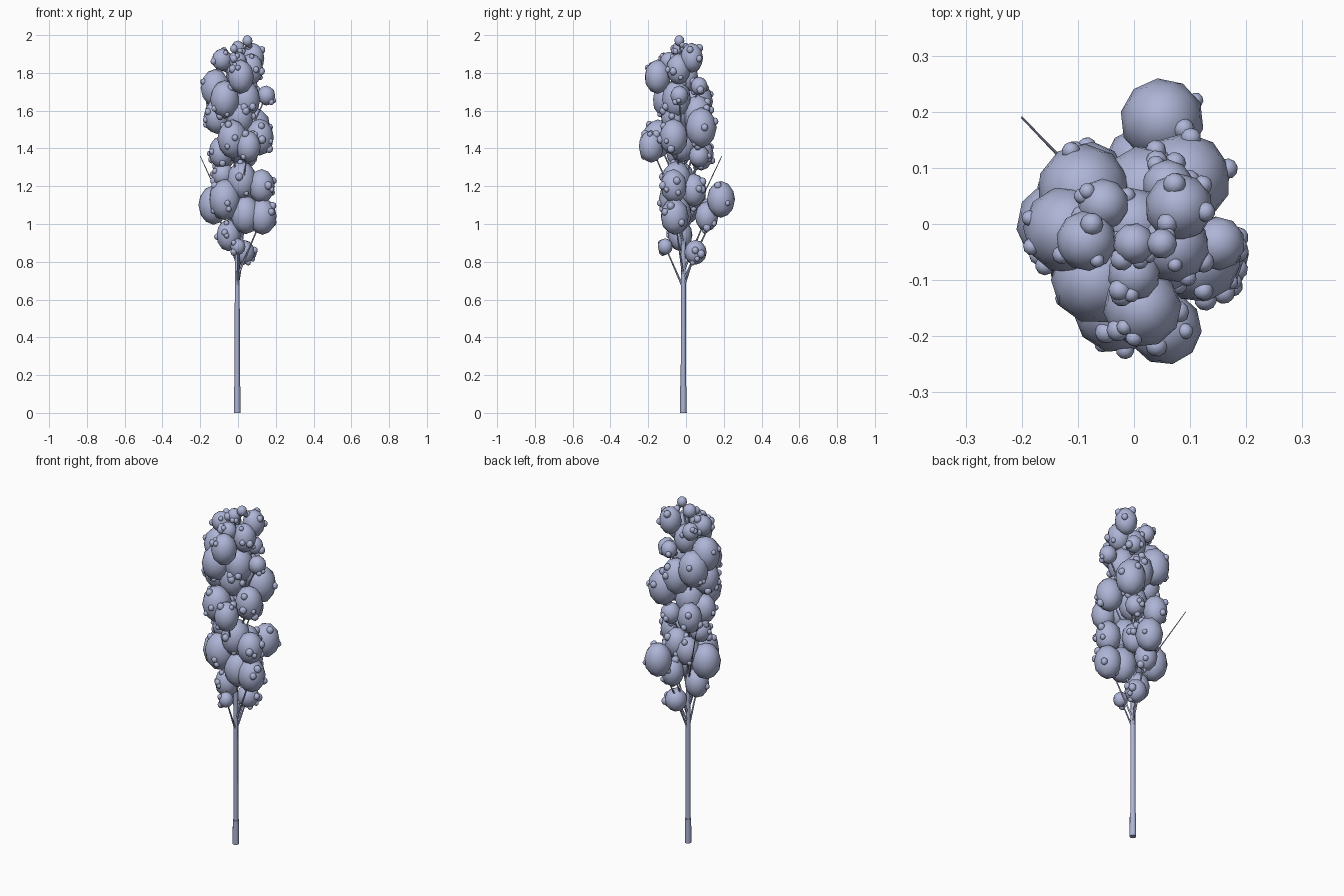
import bpy
import bmesh
import math
import random
from mathutils import Matrix, Vector

random.seed(7)
cube = bpy.data.objects.get("Cube")
if cube:
    bpy.data.objects.remove(cube, do_unlink=True)

# One plain colour for the whole tree
paint = bpy.data.materials.new("pale blue grey")
colour = (0.42, 0.46, 0.67, 1)
paint.diffuse_color = colour
paint.use_nodes = True
for node in paint.node_tree.nodes:
    if node.type == 'BSDF_PRINCIPLED':
        node.inputs["Base Color"].default_value = colour

AXIS = Vector((-0.004, -0.014, 0))


def add_object(name, mesh):
    """Link a mesh under a plain name with the shared colour."""
    obj = bpy.data.objects.new(name, mesh)
    bpy.context.collection.objects.link(obj)
    mesh.materials.append(paint)


def add_rod(bm, start, end, start_radius, end_radius, sides=6):
    """Add a tapered rod between two points."""
    direction = end - start
    turn = direction.to_track_quat('Z', 'Y').to_matrix().to_4x4()
    place = Matrix.Translation((start + end) / 2) @ turn
    bmesh.ops.create_cone(bm, cap_ends=True, segments=sides, radius1=start_radius,
                          radius2=end_radius, depth=direction.length, matrix=place)


def add_blob(bm, centre, radius, stretch):
    """Add a coarse rounded leaf clump, turned at random about the vertical."""
    place = (Matrix.Translation(centre)
             @ Matrix.Rotation(random.uniform(0, math.tau), 4, 'Z')
             @ Matrix.Diagonal((radius, radius, radius * stretch, 1)))
    bmesh.ops.create_icosphere(bm, subdivisions=2, radius=1, matrix=place)


def add_buds(bm, centre, radius, stretch, count):
    """Scatter small round buds over the outward side of a clump."""
    outward = centre - AXIS
    outward.z = 0
    outward.normalize()
    for _ in range(count):
        scatter = Vector([random.uniform(-1, 1) for _ in range(3)])
        way = (outward * 0.7 + scatter).normalized()
        spot = centre + way * radius * 0.95
        spot.z = centre.z + way.z * radius * stretch * 0.93
        if abs(spot.x) < 0.19 and abs(spot.y) < 0.24 and spot.z < 1.96:
            add_blob(bm, spot, random.uniform(0.013, 0.021), 1.1)


def finish(bm, name):
    """Store the built mesh with smooth sides and flat end caps."""
    mesh = bpy.data.meshes.new(name)
    for face in bm.faces:
        face.smooth = len(face.verts) < 5
    bm.to_mesh(mesh)
    bm.free()
    add_object(name, mesh)


# Clumps of each crown tier: x, y, z, radius
lower = [
    (0.0, -0.11, 0.88, 0.04), (0.03, 0.05, 0.85, 0.06),
    (-0.05, -0.03, 0.94, 0.065), (0.13, -0.06, 1.04, 0.075),
    (-0.13, 0.0, 1.1, 0.08), (-0.07, -0.06, 1.13, 0.085),
    (0.05, 0.185, 1.13, 0.075), (0.01, 0.11, 1.04, 0.062),
    (0.125, -0.065, 1.2, 0.07), (0.02, -0.05, 1.23, 0.08),
    (0.04, -0.05, 1.05, 0.08), (-0.04, 0.04, 1.15, 0.065),
    (-0.08, -0.02, 1.26, 0.06), (0.03, 0.04, 1.18, 0.068),
]
middle = [
    (0.055, -0.185, 1.41, 0.066), (-0.03, -0.15, 1.45, 0.08),
    (0.115, -0.065, 1.46, 0.075), (-0.09, -0.04, 1.38, 0.065),
    (-0.11, -0.03, 1.57, 0.072), (0.09, 0.08, 1.51, 0.083),
    (0.05, 0.07, 1.36, 0.055), (-0.01, -0.02, 1.43, 0.08),
    (0.02, 0.06, 1.58, 0.08), (0.01, -0.06, 1.57, 0.075),
    (-0.08, 0.08, 1.37, 0.067),
]
upper = [
    (0.015, -0.15, 1.78, 0.07), (0.15, -0.035, 1.68, 0.048),
    (-0.12, -0.01, 1.72, 0.078), (-0.07, -0.1, 1.66, 0.078),
    (0.04, -0.05, 1.66, 0.078), (-0.09, 0.06, 1.65, 0.083),
    (-0.085, -0.03, 1.87, 0.054), (0.08, 0.03, 1.88, 0.061),
    (0.0, -0.035, 1.93, 0.037), (-0.055, 0.035, 1.85, 0.046),
    (0.05, -0.035, 1.97, 0.027), (0.0, -0.09, 1.86, 0.047),
    (0.06, 0.07, 1.73, 0.045), (0.07, -0.04, 1.82, 0.064),
    (0.0, 0.0, 1.78, 0.065),
]

# Trunk with a thicker foot
bm = bmesh.new()
foot_top, fork, tip = [AXIS + Vector((0, 0, z)) for z in (0.14, 0.7, 1.85)]
add_rod(bm, AXIS.copy(), foot_top, 0.018, 0.017, 10)
add_rod(bm, foot_top, fork, 0.014, 0.013, 8)
add_rod(bm, fork, tip, 0.013, 0.003, 8)
finish(bm, "trunk")

# Leaf clumps, and a rising branch to each one
branches = bmesh.new()
for name, tier in (("lower", lower), ("middle", middle), ("upper", upper)):
    leaves = bmesh.new()
    for x, y, z, radius in tier:
        centre = Vector((x, y, z))
        stretch = 1.3 if radius > 0.06 else 1.1
        add_blob(leaves, centre, radius, stretch)
        add_buds(leaves, centre, radius, stretch, 4 if radius > 0.05 else 3)
        reach = (centre - AXIS).to_2d().length
        root = AXIS + Vector((0, 0, max(0.66, z - 0.08 - 1.7 * reach)))
        add_rod(branches, root, centre, 0.006, 0.003)
    finish(leaves, name + "_leaf_clumps")

# Bare twig sticking out behind on the right
add_rod(branches, AXIS + Vector((0, 0, 0.93)), Vector((-0.2, 0.19, 1.36)), 0.005, 0.002)
finish(branches, "branches")
